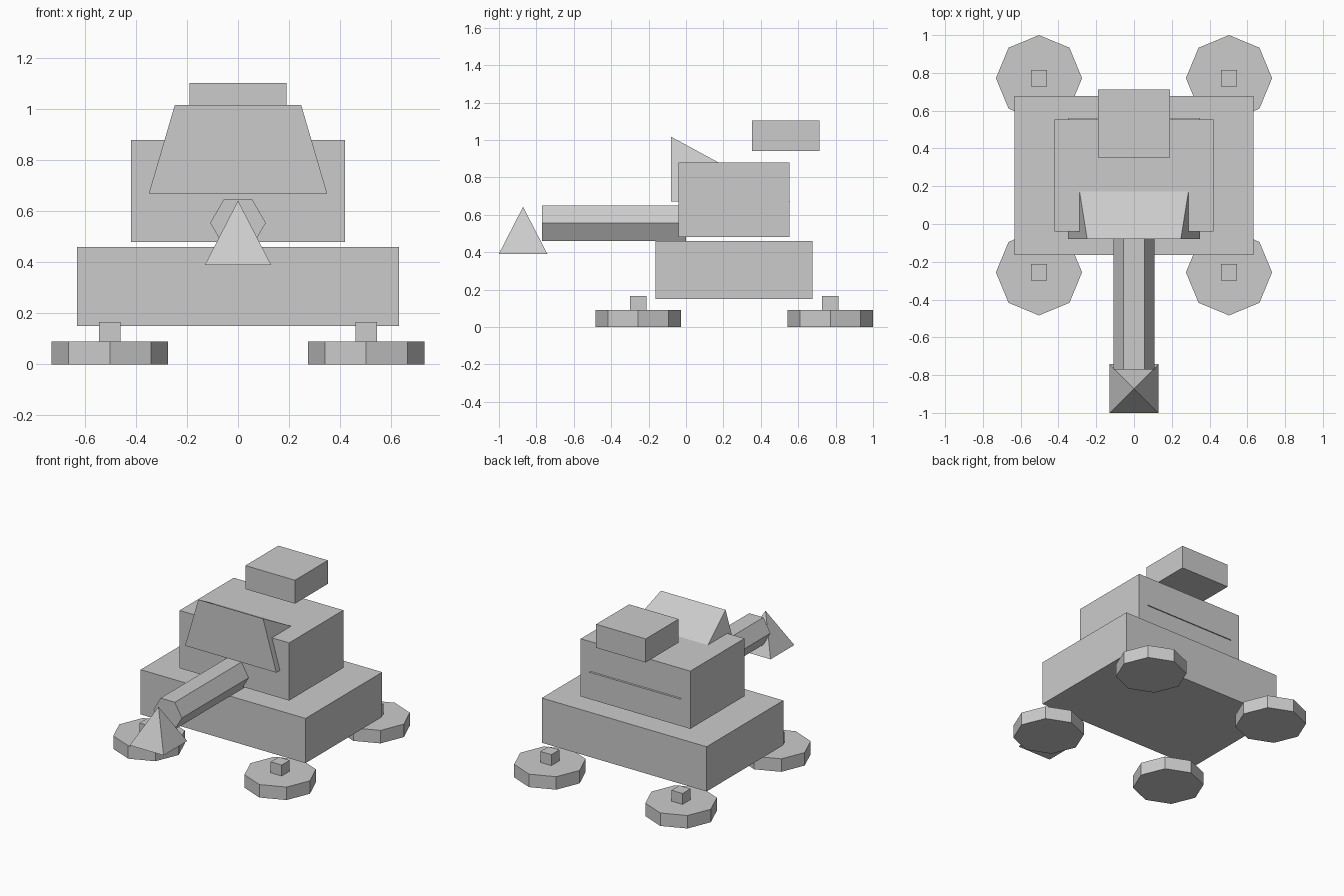
import bpy
import math

if "Cube" in bpy.data.objects:
    bpy.data.objects.remove(bpy.data.objects["Cube"])

grey = bpy.data.materials.new("plain grey")
grey.diffuse_color = (0.6, 0.6, 0.6, 1.0)
grey.use_nodes = True
grey.node_tree.nodes["Principled BSDF"].inputs["Base Color"].default_value = grey.diffuse_color


def finish(name):
    ob = bpy.context.object
    ob.name = name
    ob.data.materials.clear()
    ob.data.materials.append(grey)
    bpy.ops.object.transform_apply(location=True, rotation=True, scale=True)
    return ob


def box(name, x, y, z):
    """Box from (min, max) pairs."""
    bpy.ops.mesh.primitive_cube_add(size=1, location=[(a + b) / 2 for a, b in (x, y, z)])
    bpy.context.object.scale = [b - a for a, b in (x, y, z)]
    return finish(name)


def prism(name, sides, radius, depth, location, rotation=(0, 0, 0)):
    bpy.ops.mesh.primitive_cylinder_add(vertices=sides, radius=radius, depth=depth,
                                        location=location, rotation=rotation)
    return finish(name)


# Stacked body blocks
box("chassis", (-0.632, 0.632), (-0.163, 0.677), (0.15, 0.46))
box("cabin", (-0.42, 0.42), (-0.04, 0.553), (0.48, 0.88))
box("rear_top_block", (-0.19, 0.19), (0.352, 0.713), (0.94, 1.103))

# Tapered wedge: upright front, sloping back through the cabin
verts = [(-0.35, -0.08, 0.67), (0.35, -0.08, 0.67), (0.35, 0.56, 0.67),
         (-0.35, 0.56, 0.67), (-0.248, -0.08, 1.017), (0.248, -0.08, 1.017)]
faces = [(3, 2, 1, 0), (0, 1, 5, 4), (1, 2, 5), (2, 3, 4, 5), (3, 0, 4)]
mesh = bpy.data.meshes.new("front_wedge")
mesh.from_pydata(verts, [], faces)
mesh.materials.append(grey)
bpy.context.collection.objects.link(bpy.data.objects.new("front_wedge", mesh))

# Hexagonal boom with flat top and bottom
boom = prism("front_boom", 6, 0.109, 0.77, (0, -0.385, 0.555), (math.pi / 2, 0, 0))
for v in boom.data.vertices:  # turn the section so corners point sideways
    x, z = v.co.x, v.co.z - 0.555
    a = round((math.atan2(z, x)) / (math.pi / 6)) * math.pi / 6 + math.pi / 6
    v.co.x, v.co.z = 0.109 * math.cos(a), 0.555 + 0.109 * math.sin(a)

# Pyramid at the boom tip
bpy.ops.mesh.primitive_cone_add(vertices=4, radius1=0.13 * math.sqrt(2), radius2=0, depth=0.252,
                                location=(0, -0.871, 0.516), rotation=(0, 0, math.pi / 4))
finish("boom_tip")

# Four octagonal feet with square posts
for side, x in (("left", -0.503), ("right", 0.503)):
    for end, y in (("front", -0.256), ("rear", 0.772)):
        prism(f"{end}_{side}_foot", 8, 0.228, 0.09, (x, y, 0.045))
        box(f"{end}_{side}_post", (x - 0.042, x + 0.042), (y - 0.044, y + 0.044), (0.08, 0.166))
